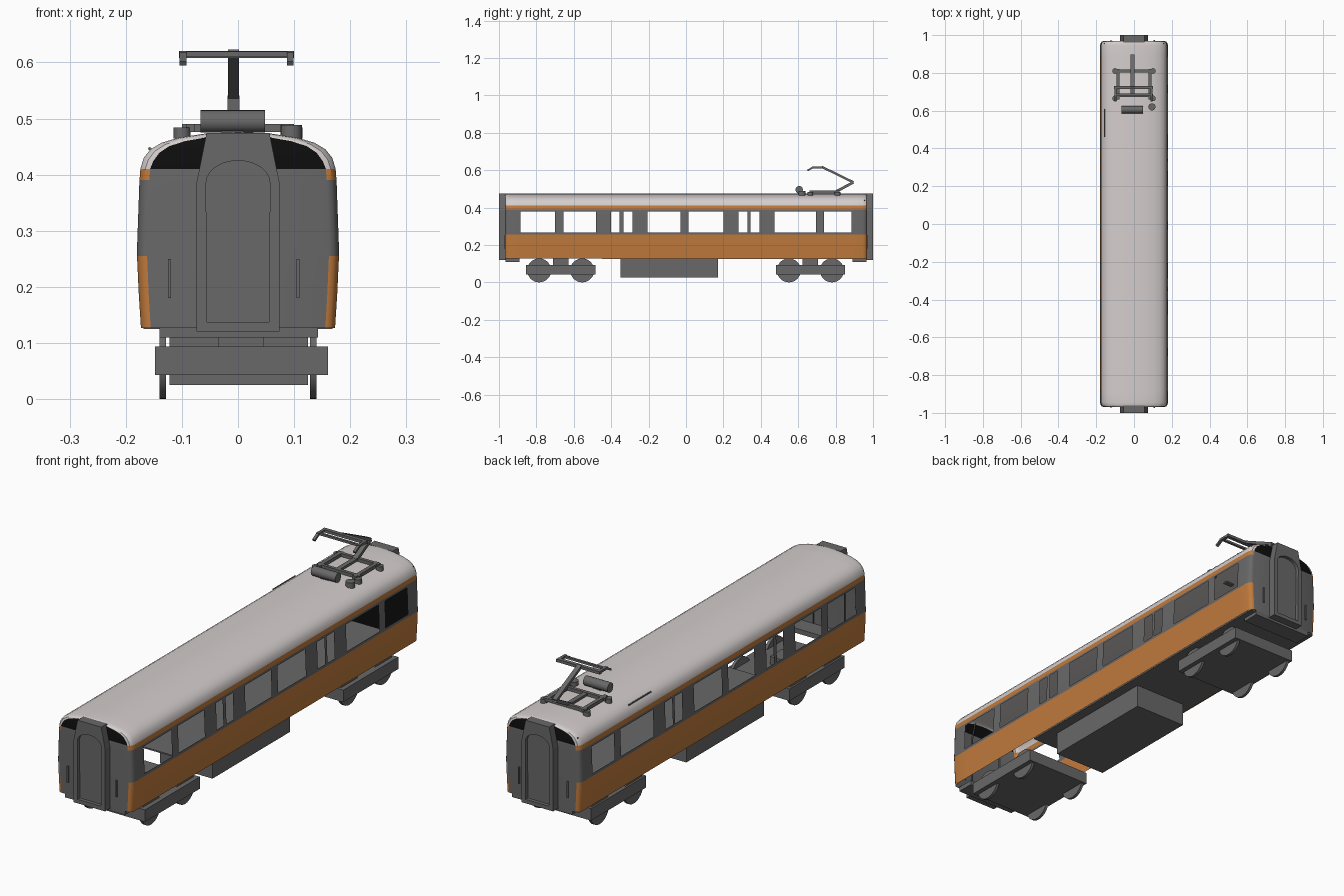
import bpy, bmesh, math
from mathutils import Vector

if "Cube" in bpy.data.objects:
    bpy.data.objects.remove(bpy.data.objects["Cube"])


def mat(name, rgb):
    m = bpy.data.materials.new(name)
    m.diffuse_color = (*rgb, 1)
    m.use_nodes = True
    m.node_tree.nodes["Principled BSDF"].inputs["Base Color"].default_value = m.diffuse_color
    return m


GREY = mat("dark grey", (0.14, 0.14, 0.14))
ORANGE = mat("orange", (0.53, 0.195, 0.045))
ROOF = mat("pale roof grey", (0.66, 0.62, 0.61))
BLACK = mat("black", (0.004, 0.004, 0.004))


def finish(bm, name, mats=(GREY,), smooth=False, normals=True):
    if normals:
        bmesh.ops.recalc_face_normals(bm, faces=bm.faces[:])
    me = bpy.data.meshes.new(name)
    bm.to_mesh(me)
    bm.free()
    for m in mats:
        me.materials.append(m)
    ob = bpy.data.objects.new(name, me)
    bpy.context.collection.objects.link(ob)
    if smooth:
        bpy.ops.object.select_all(action='DESELECT')
        ob.select_set(True)
        bpy.context.view_layer.objects.active = ob
        bpy.ops.object.shade_smooth_by_angle(angle=math.radians(35))
    return ob


def box(name, x, y, z, m=GREY):
    bm = bmesh.new()
    bmesh.ops.create_cube(bm, size=1)
    for v in bm.verts:
        for i, (a, b) in enumerate((x, y, z)):
            v.co[i] = (a + b) / 2 + v.co[i] * (b - a)
    return finish(bm, name, (m,))


def rod(name, a, b, r, sides=24):
    a, b = Vector(a), Vector(b)
    d = b - a
    bm = bmesh.new()
    bmesh.ops.create_cone(bm, cap_ends=True, segments=sides, radius1=r, radius2=r, depth=d.length)
    q = Vector((0, 0, 1)).rotation_difference(d)
    for v in bm.verts:
        v.co = q @ v.co + (a + b) / 2
    return finish(bm, name, smooth=sides > 8)


def bar(name, a, b, width, thick):
    """Flat bar running in the y-z plane, centred on the x of its ends."""
    a, b = Vector(a), Vector(b)
    d = (b - a).normalized()
    n = d.cross(Vector((1, 0, 0))) * thick / 2
    w = Vector((width / 2, 0, 0))
    bm = bmesh.new()
    ends = [[bm.verts.new(p + s) for s in (w + n, w - n, -w - n, -w + n)] for p in (a, b)]
    for i in range(4):
        j = (i + 1) % 4
        bm.faces.new((ends[0][i], ends[0][j], ends[1][j], ends[1][i]))
    bm.faces.new(ends[0])
    bm.faces.new(ends[1])
    return finish(bm, name)


# Body shell: cross-section lofted along y, with open windows
HALF = [(.173, .127), (.177, .19), (.18, .255), (.18, .267), (.176, .38), (.1755, .39),
        (.174, .41), (.168, .43), (.156, .445), (.136, .457), (.105, .466), (.06, .473)]
PROFILE = HALF + [(0, .476)] + [(-x, z) for x, z in reversed(HALF)]
WINDOWS = [(-.886, -.70), (-.656, -.48), (-.40, -.355), (-.335, -.286), (-.206, -.03),
           (.013, .20), (.28, .33), (.345, .394), (.474, .694), (.737, .886)]
ENDS = [(.968, .018), (.965, .009), (.957, .003), (.945, 0)]
rings = [(-y, d) for y, d in ENDS] + [(e, 0) for w in WINDOWS for e in w] + [(y, d) for y, d in reversed(ENDS)]

bm = bmesh.new()
grid = []
for y, d in rings:
    grid.append([bm.verts.new((x * (1 - d / .18), y, z - (d * .35 if z > .42 else 0))) for x, z in PROFILE])
for i in range(len(rings) - 1):
    mid = (rings[i][0] + rings[i + 1][0]) / 2
    glazed = any(a < mid < b for a, b in WINDOWS)
    for j in range(len(PROFILE) - 1):
        zc = (PROFILE[j][1] + PROFILE[j + 1][1]) / 2
        if glazed and .267 < zc < .38:
            continue
        f = bm.faces.new((grid[i][j], grid[i + 1][j], grid[i + 1][j + 1], grid[i][j + 1]))
        f.material_index = 2 if zc > .41 else 1 if zc < .255 or zc > .385 else 0
# End walls: grey below, black under the roof curve
n = len(PROFILE)
for row in (grid[0], grid[-1]):
    copy = [bm.verts.new(v.co) for v in row]
    for j in range(len(HALF)):
        c = [copy[j], copy[j + 1], copy[n - 2 - j], copy[n - 1 - j]]
        if j == len(HALF) - 1:
            c = [copy[j], copy[j + 1], copy[n - 1 - j]]
        f = bm.faces.new(c)
        f.material_index = 3 if j >= 6 else 0
bmesh.ops.remove_doubles(bm, verts=bm.verts[:], dist=1e-5)
finish(bm, "body_shell", (GREY, ORANGE, ROOF, BLACK), smooth=True)

# Floor and inner bulkhead
box("floor", (-.168, .168), (-.45, .96), (.125, .131))
box("rear_bulkhead", (-.16, .16), (.952, .957), (.132, .44), BLACK)

# Gangway frames, doors, handrails and beams at both ends
for s, tag in ((-1, "front"), (1, "rear")):
    arch = [(-.057 * math.cos(math.pi * k / 12), .385 + .04 * math.sin(math.pi * k / 12)) for k in range(13)]
    inner = [(-.055, .137)] + arch + [(.055, .137)]
    outer = [(-.074, .12), (-.074, .385)] + [(-.056 + .112 * k / 10, .474) for k in range(11)] \
        + [(.074, .385), (.074, .12)]
    bm = bmesh.new()
    loops = [[bm.verts.new((x, s * y, z)) for x, z in pts]
             for pts, y in ((outer, .96), (outer, 1.0), (inner, 1.0), (inner, .985))]
    m = len(outer)
    for a, b in zip(loops, loops[1:]):
        for k in range(m):
            q = (k + 1) % m
            bm.faces.new((a[k], a[q], b[q], b[k]))
    bm.faces.new(loops[3])
    finish(bm, tag + "_gangway_door")
    for hx in (-.122, .107):
        box(tag + "_handrail", (hx - .003, hx + .003), sorted((s * .966, s * .974)), (.18, .25))
    box(tag + "_end_beam", (-.14, .143), sorted((s * .89, s * .965)), (.11, .13))

# Equipment box under the floor
box("underfloor_box", (-.122, .125), (-.35, .172), (.025, .128))

# Bogies
for c in (-.67, .665):
    box("bogie_frame", (-.148, .16), (c - .185, c + .185), (.043, .094))
    box("bogie_bolster", (-.035, .045), (c - .042, c + .042), (.094, .127))
    for a in (-.115, .115):
        rod("axle", (-.13, c + a, .064), (.13, c + a, .064), .012, 12)
        for s in (-1, 1):
            rod("wheel", (s * .128, c + a, .064), (s * .14, c + a, .064), .064, 32)

# Pantograph base: frame on four insulators
for s in (-1, 1):
    for y in (.665, .81):
        rod("insulator", (s * .1, y, .464), (s * .1, y, .484), .015, 16)
    box("base_side_rail", (s * .085 - .008, s * .085 + .008), (.66, .82), (.476, .49))
for y in (.68, .81):
    box("base_cross_rail", (-.1, .1), (y - .007, y + .007), (.476, .49))
# Pantograph arms and contact head
bar("lower_arm", (-.008, .80, .484), (-.008, .895, .535), .022, .014)
bar("lower_arm_link", (-.008, .68, .484), (-.008, .81, .484), .02, .01)
bar("upper_arm", (-.008, .895, .535), (-.008, .725, .618), .02, .012)
box("contact_bar", (-.105, .1), (.715, .731), (.608, .62))
for x in (-.098, .093):
    bar("contact_horn", (x, .725, .615), (x, .675, .615), .012, .01)
    bar("contact_horn_tip", (x, .68, .615), (x, .65, .598), .012, .009)
box("contact_bar_front", (-.098, .093), (.68, .69), (.61, .619))

# Roof equipment
rod("roof_cylinder", (-.067, .605, .495), (.048, .605, .495), .02, 20)
box("cylinder_mount", (-.03, .01), (.595, .615), (.47, .485))
rod("roof_cap", (.095, .62, .46), (.095, .62, .488), .019, 20)
rod("roof_pipe", (-.157, .46, .446), (-.157, .61, .446), .003, 8)
